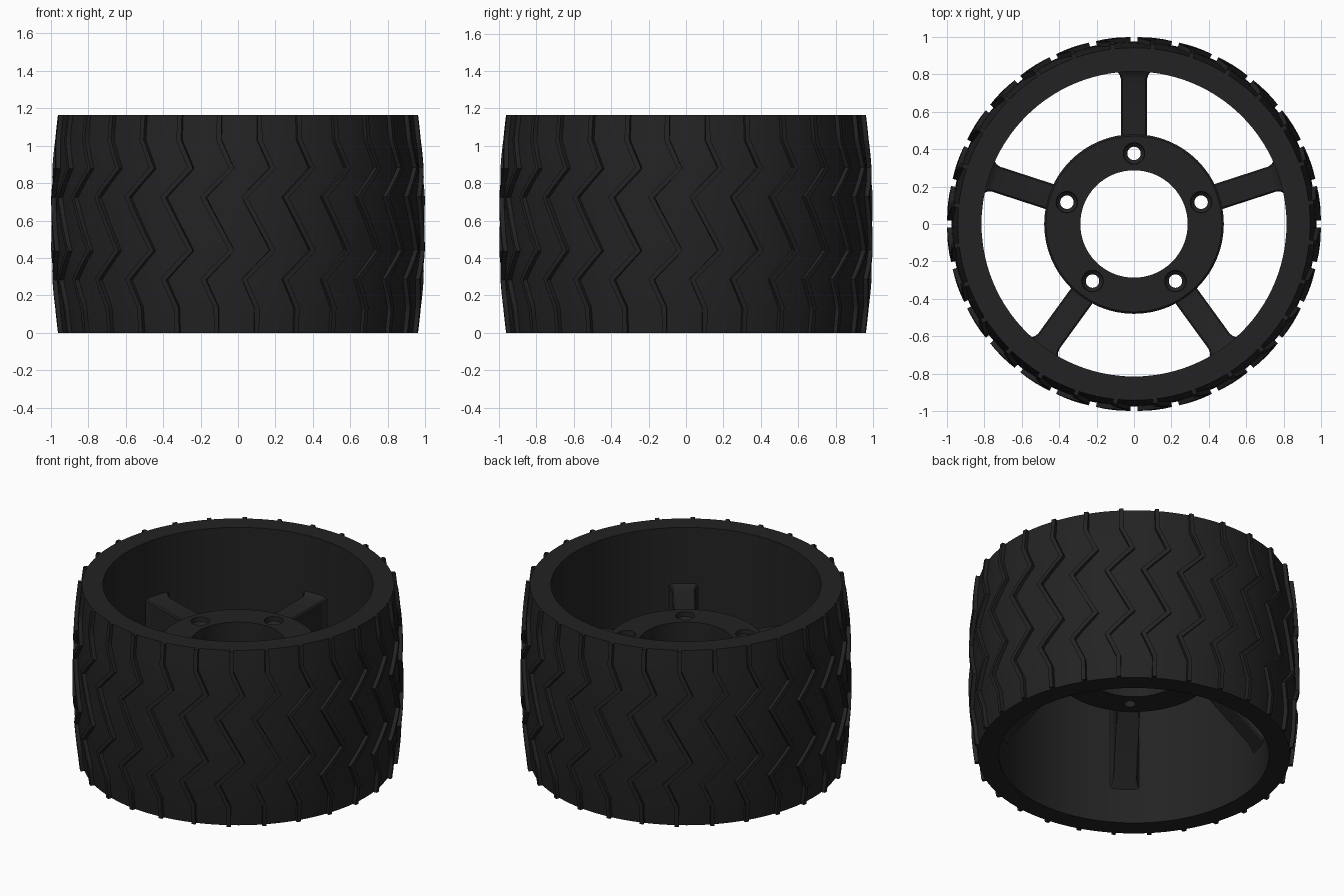
import bpy, bmesh, math
from mathutils import Vector

if "Cube" in bpy.data.objects:
    bpy.data.objects.remove(bpy.data.objects["Cube"])

H = 1.165          # wheel width (height as it lies)
TREADS = 28

black = bpy.data.materials.new("matte_black")
black.diffuse_color = (0.0165, 0.0165, 0.0165, 1)
black.use_nodes = True
black.node_tree.nodes["Principled BSDF"].inputs["Base Color"].default_value = black.diffuse_color


def finish(name, bm, angle=30):
    bmesh.ops.recalc_face_normals(bm, faces=bm.faces)
    me = bpy.data.meshes.new(name)
    bm.to_mesh(me)
    bm.free()
    me.materials.append(black)
    ob = bpy.data.objects.new(name, me)
    bpy.context.collection.objects.link(ob)
    smooth(ob, angle)
    return ob


def smooth(ob, angle):
    bpy.ops.object.select_all(action='DESELECT')
    ob.select_set(True)
    bpy.context.view_layer.objects.active = ob
    bpy.ops.object.shade_smooth_by_angle(angle=math.radians(angle))


def polar(r, a, z):
    return Vector((r * math.cos(a), r * math.sin(a), z))


def bridge(bm, rings, closed):
    """Join successive closed loops of vertices; cap the ends if open."""
    n = len(rings[0])
    for i in range(len(rings) if closed else len(rings) - 1):
        a, b = rings[i], rings[(i + 1) % len(rings)]
        for j in range(n):
            k = (j + 1) % n
            bm.faces.new((a[j], a[k], b[k], b[j]))
    if not closed:
        bm.faces.new(rings[0])
        bm.faces.new(rings[-1])


def lathe(bm, profile, segs, closed=True, center=(0, 0, 0)):
    c = Vector(center)
    rings = [[bm.verts.new(c + polar(r, 2 * math.pi * j / segs, z))
              for j in range(segs)] for r, z in profile]
    bridge(bm, rings, closed)


def crown(z):
    """Outer tread radius at height z."""
    t = abs(z - H / 2) / (H / 2)
    return 1.0 - 0.034 * t ** 2.2


# Rim and tyre carcass: one crowned ring
bm = bmesh.new()
steps = 16
outer = [(crown(H * i / steps) - 0.024, H * i / steps) for i in range(steps + 1)]
lathe(bm, [(0.815, 0)] + outer + [(0.815, H)], 112)
finish("rim_and_tyre", bm)

# Zigzag tread bars, point-symmetric about the tyre's middle
half = [(0.008, H), (0.008, 1.03), (0.077, 0.88), (-0.077, 0.725)]
path = half + [(-s, H - z) for s, z in reversed(half)]
pts = []
for (s0, z0), (s1, z1) in zip(path, path[1:]):
    pts += [(s0 + (s1 - s0) * k / 4, z0 + (z1 - z0) * k / 4) for k in range(4)]
pts = [Vector(p) for p in pts + [path[-1]]]
WIDTH = 0.013      # half width
bm = bmesh.new()
for t in range(TREADS):
    base = 2 * math.pi * (t + 0.5) / TREADS
    rings = []
    for i, p in enumerate(pts):
        d0 = (p - pts[max(i - 1, 0)]).normalized()
        d1 = (pts[min(i + 1, len(pts) - 1)] - p).normalized()
        d0, d1 = (d0 if i else d1), (d1 if i < len(pts) - 1 else d0)
        n0 = Vector((-d0.y, d0.x))
        n = (n0 + Vector((-d1.y, d1.x))).normalized()
        off = n * (WIDTH / max(n.dot(n0), 0.6))
        a, b = p + off, p - off
        rings.append([bm.verts.new(polar(crown(q.y) + dr, base + q.x, q.y))
                      for q, dr in ((a, -0.04), (a, 0), (b, 0), (b, -0.04))])
    bridge(bm, rings, False)
finish("tread_bars", bm)

# Hub ring with slightly eased edges
HT, HB = 0.78, 0.575
bm = bmesh.new()
lathe(bm, [(0.287, HB), (0.47, HB), (0.48, HB + 0.01), (0.48, HT - 0.01),
           (0.47, HT), (0.287, HT)], 64)
hub = finish("hub", bm)

# Spokes: gussets that deepen and flare toward the rim
spoke_angles = [math.radians(90 + 72 * i) for i in range(5)]
bm = bmesh.new()
sections = [  # radius, half width, bottom, top
    (0.465, 0.07, 0.585, 0.772), (0.775, 0.07, 0.275, 0.772),
    (0.798, 0.077, 0.25, 0.78), (0.825, 0.1, 0.22, 0.80)]
for ang in spoke_angles:
    u, v = polar(1, ang, 0), polar(1, ang + math.pi / 2, 0)
    rings = []
    for r, w, z0, z1 in sections:
        e = 0.008
        loop = [(-w, z0 + e), (-w + e, z0), (w - e, z0), (w, z0 + e),
                (w, z1 - e), (w - e, z1), (-w + e, z1), (-w, z1 - e)]
        rings.append([bm.verts.new(u * r + v * y + Vector((0, 0, z))) for y, z in loop])
    bridge(bm, rings, False)
finish("spokes", bm, 25)

# Countersunk bolt holes cut through the hub
bm = bmesh.new()
for ang in spoke_angles:
    lathe(bm, [(0.036, HB - 0.05), (0.036, HT - 0.05), (0.056, HT - 0.03),
               (0.06, HT + 0.05)], 24, False, polar(0.377, ang, 0))
cutter = finish("bolt_hole_cutter", bm)
cutter.hide_render = True
mod = hub.modifiers.new("bolt_holes", 'BOOLEAN')
mod.operation = 'DIFFERENCE'
mod.solver = 'EXACT'
mod.object = cutter
bpy.context.view_layer.objects.active = hub
bpy.ops.object.modifier_apply(modifier=mod.name)
bpy.data.objects.remove(cutter)
smooth(hub, 30)
